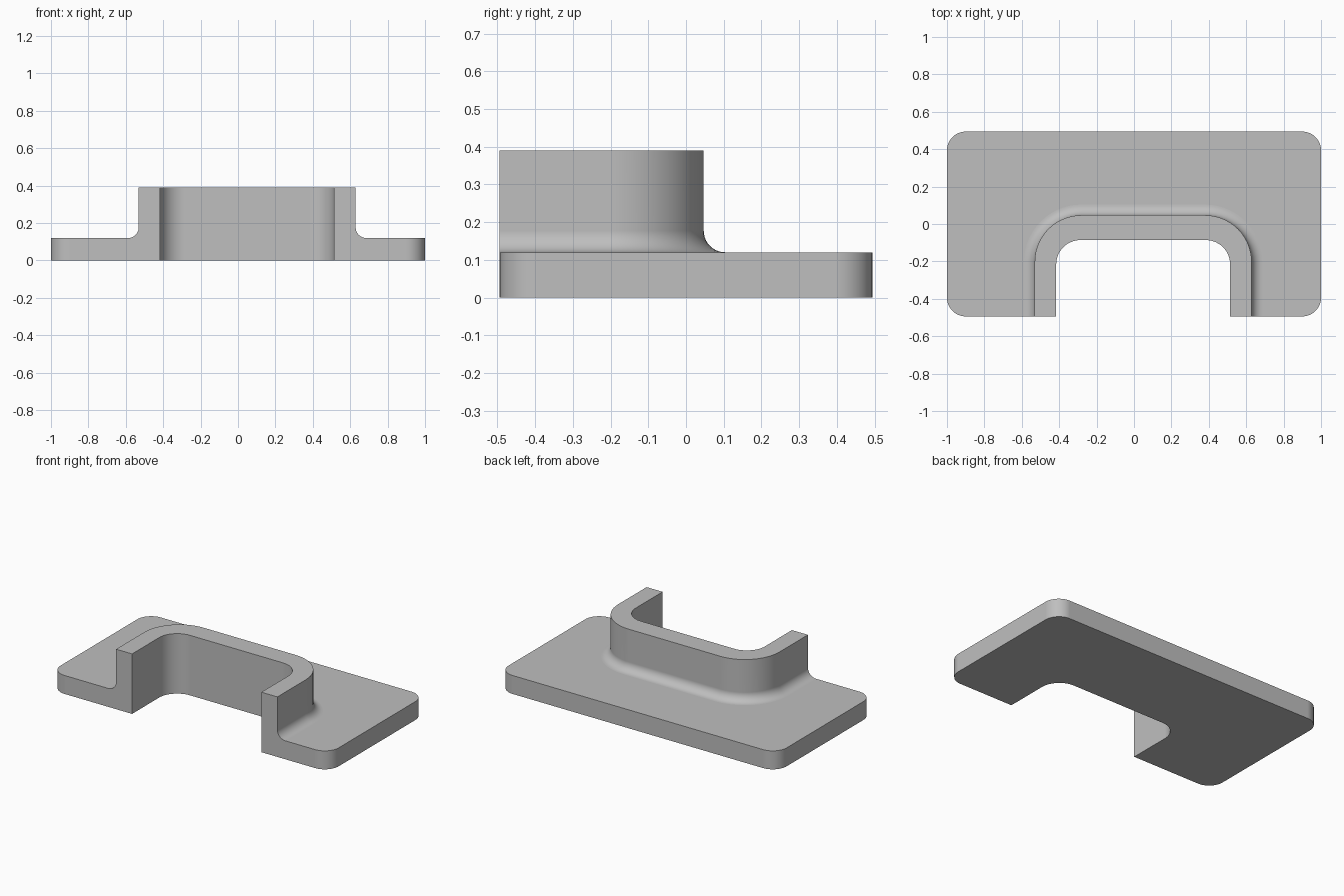
import bpy, bmesh
from math import sin, cos, pi, radians

if "Cube" in bpy.data.objects:
    bpy.data.objects.remove(bpy.data.objects["Cube"], do_unlink=True)

STEPS = 14                      # segments per rounded corner
FRONT, BACK = -0.494, 0.494
PLATE_TOP, WALL_TOP = 0.12, 0.39
FILLET = 0.057
CENTRE = 0.049                  # the collar sits slightly to the left

grey = bpy.data.materials.new("grey")
grey.use_nodes = True
colour = (0.52, 0.52, 0.52, 1)
grey.diffuse_color = colour
grey.node_tree.nodes["Principled BSDF"].inputs["Base Color"].default_value = colour


def corner(cx, cy, r, start):
    """Clockwise quarter arc starting at an angle in degrees."""
    angles = [radians(start) - pi / 2 * i / STEPS for i in range(STEPS + 1)]
    return [(cx + r * cos(a), cy + r * sin(a)) for a in angles]


def arch(half, back, r):
    """Open-fronted U from front right round the back to front left."""
    pts = [(CENTRE - half, FRONT)]
    pts += corner(CENTRE - half + r, back - r, r, 180)
    pts += corner(CENTRE + half - r, back - r, r, 90)
    return pts + [(CENTRE + half, FRONT)]


bm = bmesh.new()


def loop(points, z):
    return [bm.verts.new((x, y, z)) for x, y in points]


def bridge(a, b):
    for i in range(len(a) - 1):
        bm.faces.new((a[i], a[i + 1], b[i + 1], b[i])).smooth = True


# collar wall: inner face, rim, outer face, then the fillet onto the plate
inner = arch(0.465, -0.086, 0.13)
outer = arch(0.58, 0.047, 0.25)
rings = [loop(inner, 0), loop(inner, WALL_TOP), loop(outer, WALL_TOP)]
for i in range(11):
    a = pi / 2 * i / 10
    grow = FILLET * (1 - cos(a))
    rings.append(loop(arch(0.58 + grow, 0.047 + grow, 0.25 + grow),
                      PLATE_TOP + FILLET * (1 - sin(a))))
for a, b in zip(rings, rings[1:]):
    bridge(a, b)

# plate edge with rounded corners
R = 0.1
outline = (corner(-1 + R, FRONT + R, R, 270) + corner(-1 + R, BACK - R, R, 180)
           + corner(1 - R, BACK - R, R, 90) + corner(1 - R, FRONT + R, R, 0))
top, bottom = loop(outline, PLATE_TOP), loop(outline, 0)
bridge(top, bottom)

# flat faces: plate top, underside and the two front ends
bm.faces.new(rings[-1] + top[::-1])
bm.faces.new(rings[0] + bottom[::-1])
for end in (0, -1):
    bm.faces.new([ring[end] for ring in rings] + [top[end], bottom[end]])

bmesh.ops.recalc_face_normals(bm, faces=bm.faces)
for edge in bm.edges:
    edge.smooth = edge.calc_face_angle(0) < radians(30)

mesh = bpy.data.meshes.new("flanged_bracket")
bm.to_mesh(mesh)
bm.free()
mesh.materials.append(grey)
bracket = bpy.data.objects.new("flanged_bracket", mesh)
bpy.context.collection.objects.link(bracket)
weighted = bracket.modifiers.new("even_shading", 'WEIGHTED_NORMAL')
weighted.keep_sharp = True
